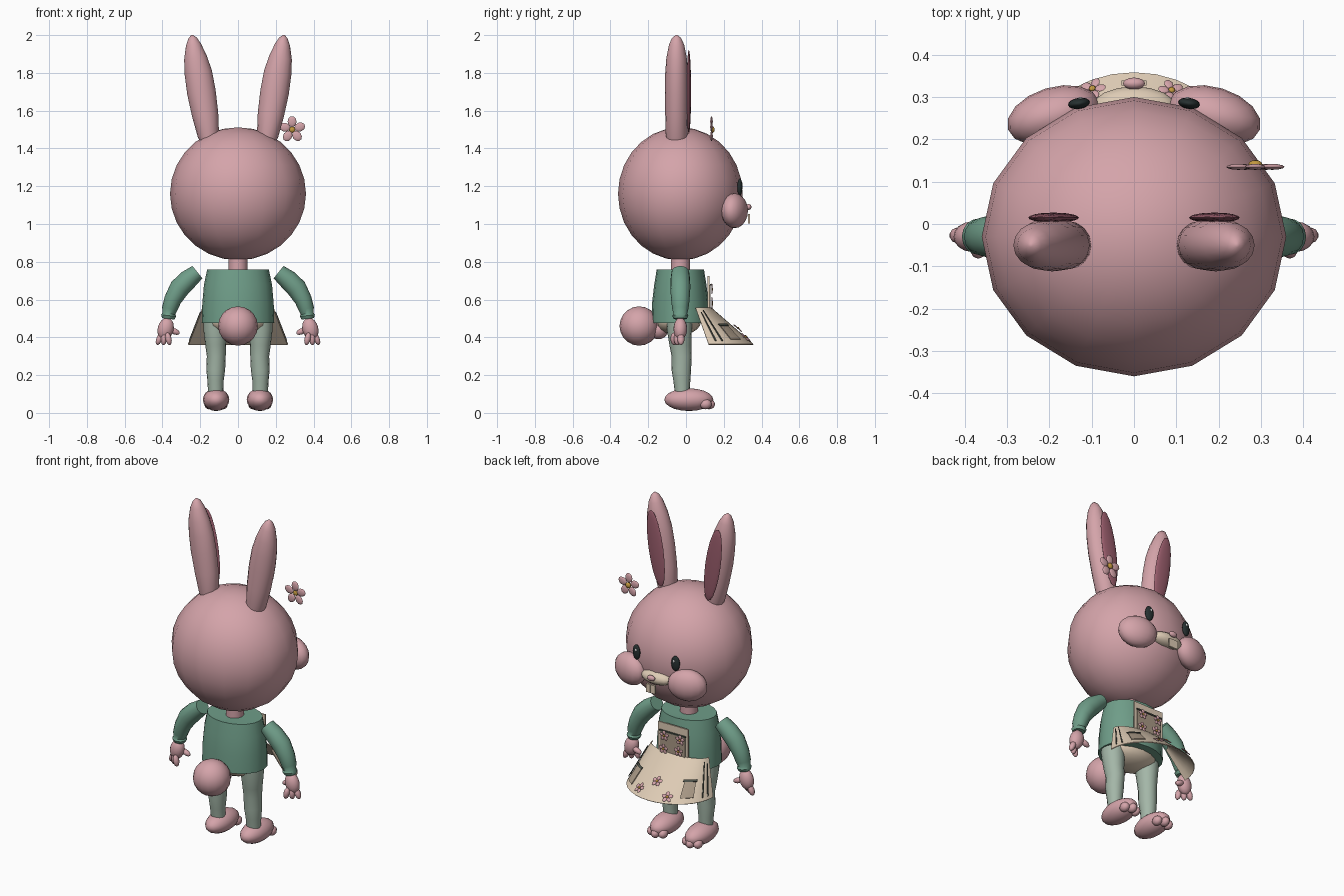
import bpy, bmesh, math
from mathutils import Vector, Matrix

if "Cube" in bpy.data.objects:
    bpy.data.objects.remove(bpy.data.objects["Cube"])


def material(name, col):
    m = bpy.data.materials.new(name)
    m.diffuse_color = (*col, 1)
    m.use_nodes = True
    m.node_tree.nodes["Principled BSDF"].inputs["Base Color"].default_value = m.diffuse_color
    return m


PINK = material("soft pink", (0.66, 0.37, 0.40))
ROSE = material("dark rose", (0.32, 0.11, 0.15))
GREEN = material("sweater green", (0.16, 0.34, 0.25))
SAGE = material("legging sage", (0.37, 0.47, 0.39))
CREAM = material("apron cream", (0.73, 0.60, 0.46))
TAN = material("pocket tan", (0.40, 0.32, 0.24))
BLACK = material("eye black", (0.02, 0.03, 0.03))
GOLD = material("flower gold", (0.55, 0.32, 0.05))
DARK = material("trim dark", (0.07, 0.08, 0.065))
WHITE = material("eye shine", (0.7, 0.7, 0.7))


def finish(name, bm, *mats, angle=50):
    bmesh.ops.recalc_face_normals(bm, faces=bm.faces)
    me = bpy.data.meshes.new(name)
    bm.to_mesh(me)
    bm.free()
    for m in mats:
        me.materials.append(m)
    ob = bpy.data.objects.new(name, me)
    bpy.context.collection.objects.link(ob)
    bpy.ops.object.select_all(action='DESELECT')
    ob.select_set(True)
    bpy.context.view_layer.objects.active = ob
    bpy.ops.object.shade_smooth_by_angle(angle=math.radians(angle))
    return ob


def ball(name, loc, size, mat, rot=None, seg=16, rings=10):
    bm = bmesh.new()
    m = Matrix.Translation(loc) @ (rot or Matrix()) @ Matrix.Diagonal((*size, 1))
    bmesh.ops.create_uvsphere(bm, u_segments=seg, v_segments=rings, radius=1, matrix=m)
    return finish(name, bm, mat)


def loft(name, stations, mat, seg=16, caps=True):
    """Elliptical tube in the xz plane; stations are (x, y, z, radius in plane, radius along y)."""
    bm = bmesh.new()
    pts = [Vector(s[:3]) for s in stations]
    rings = []
    for i, s in enumerate(stations):
        d = pts[min(i + 1, len(pts) - 1)] - pts[max(i - 1, 0)]
        side = Vector((d.z, 0, -d.x)).normalized()
        rings.append([bm.verts.new(pts[i] + side * s[3] * math.cos(a) + Vector((0, s[4] * math.sin(a), 0)))
                      for a in (2 * math.pi * k / seg for k in range(seg))])
    for r, q in zip(rings, rings[1:]):
        for k in range(seg):
            bm.faces.new((r[k], r[(k + 1) % seg], q[(k + 1) % seg], q[k]))
    if caps:
        bm.faces.new(rings[0])
        bm.faces.new(rings[-1])
    return finish(name, bm, mat)


def box(name, loc, size, mat):
    bm = bmesh.new()
    bmesh.ops.create_cube(bm, size=1, matrix=Matrix.Translation(loc) @ Matrix.Diagonal((*size, 1)))
    return finish(name, bm, mat, angle=30)


def flower(name, loc, r, normal):
    """Five flat petals around a gold button."""
    bm = bmesh.new()
    base = Matrix.Translation(loc) @ Vector(normal).to_track_quat('Z', 'Y').to_matrix().to_4x4()
    for k in range(5):
        m = (base @ Matrix.Rotation(k * math.tau / 5 + 0.3, 4, 'Z') @ Matrix.Translation((r * 0.6, 0, 0))
             @ Matrix.Diagonal((r * 0.42, r * 0.34, r * 0.1, 1)))
        bmesh.ops.create_uvsphere(bm, u_segments=10, v_segments=6, radius=1, matrix=m)
    petals = set(bm.faces)
    bmesh.ops.create_uvsphere(bm, u_segments=10, v_segments=6, radius=1, matrix=base @ Matrix.Translation(
        (0, 0, r * 0.08)) @ Matrix.Diagonal((r * 0.25, r * 0.25, r * 0.15, 1)))
    for f in bm.faces:
        f.material_index = 0 if f in petals else 1
    return finish(name, bm, PINK, GOLD)


# Head and neck
ball("head", (0, -0.03, 1.16), (0.36, 0.33, 0.352), PINK, seg=16, rings=14)
loft("neck", [(0, -0.03, 0.72, 0.05, 0.05), (0, -0.03, 0.84, 0.05, 0.05)], PINK)

# Muzzle, nose and teeth
ball("muzzle", (0, 0.275, 1.075), (0.10, 0.05, 0.04), CREAM)
ball("nose", (0, 0.332, 1.09), (0.026, 0.014, 0.016), PINK)
for s in (-1, 1):
    box("tooth", (s * 0.0155, 0.333, 1.028), (0.029, 0.012, 0.05), CREAM)

for s in (-1, 1):
    # Ears with inner ear plates
    loft("ear", [(s * x, y, z, a, b) for x, y, z, a, b in (
        (0.152, -0.05, 1.43, 0.045, 0.05), (0.157, -0.05, 1.47, 0.057, 0.057),
        (0.174, -0.05, 1.58, 0.070, 0.06), (0.194, -0.05, 1.70, 0.076, 0.062),
        (0.210, -0.05, 1.80, 0.073, 0.06), (0.225, -0.05, 1.88, 0.061, 0.054),
        (0.236, -0.05, 1.95, 0.040, 0.040), (0.241, -0.05, 1.985, 0.022, 0.024),
        (0.244, -0.05, 2.0, 0.005, 0.005))], PINK)
    ball("inner_ear", (s * 0.19, 0.015, 1.70), (0.05, 0.012, 0.225), ROSE,
         Matrix.Rotation(s * 0.15, 4, 'Y'))
    # Eyes and cheeks
    ball("eye", (s * 0.13, 0.285, 1.195), (0.026, 0.013, 0.045), BLACK, Matrix.Rotation(-s * 0.15, 4, 'Z'))
    ball("eye_shine", (s * 0.126, 0.297, 1.212), (0.006, 0.003, 0.009), WHITE, seg=8, rings=6)
    ball("cheek", (s * 0.19, 0.257, 1.07), (0.113, 0.066, 0.092), PINK, Matrix.Rotation(-s * 0.3, 4, 'Z'))

    # Sleeves with rumpled cuffs
    loft("sleeve", [(s * x, -0.03, z, a, b) for x, z, a, b in (
        (0.215, 0.745, 0.042, 0.047), (0.265, 0.705, 0.052, 0.052), (0.31, 0.66, 0.054, 0.053),
        (0.345, 0.60, 0.046, 0.049), (0.362, 0.55, 0.041, 0.043), (0.366, 0.525, 0.034, 0.036),
        (0.367, 0.515, 0.040, 0.043), (0.369, 0.498, 0.033, 0.035))], GREEN)

    # Hands: palm, three fingers and a thumb
    ball("palm", (s * 0.383, -0.03, 0.445), (0.042, 0.036, 0.06), PINK, Matrix.Rotation(-s * 0.25, 4, 'Y'))
    for k in (-1, 0, 1):
        ball("finger", (s * (0.392 + 0.024 * k), -0.045 + 0.018 * k, 0.392), (0.017, 0.019, 0.034), PINK,
             Matrix.Rotation(-s * 0.3 * (k + 0.3), 4, 'Y'), 10, 8)
    ball("thumb", (s * 0.337, -0.015, 0.432), (0.032, 0.016, 0.016), PINK, Matrix.Rotation(-s * 0.4, 4, 'Y'), 10, 8)

    # Leggings
    loft("legging", [(s * x, y, z, a, b) for x, y, z, a, b in (
        (0.118, -0.035, 0.52, 0.066, 0.07), (0.120, -0.035, 0.44, 0.063, 0.066),
        (0.118, -0.03, 0.36, 0.055, 0.058), (0.115, -0.023, 0.30, 0.050, 0.053),
        (0.118, -0.025, 0.23, 0.050, 0.052), (0.119, -0.022, 0.17, 0.043, 0.045),
        (0.118, -0.02, 0.10, 0.040, 0.038))], SAGE)

    # Feet with toes
    ball("foot", (s * 0.116, 0.015, 0.07), (0.07, 0.13, 0.06), PINK)
    for k in (-1, 0, 1):
        ball("toe", (s * 0.116 + 0.038 * k, 0.122 - 0.018 * abs(k), 0.046), (0.025, 0.032, 0.027), PINK, None, 10, 8)

# Sweater body with collar, lower body, tail
loft("sweater", [(0, -0.03, 0.475, 0.192, 0.153), (0, -0.03, 0.58, 0.189, 0.150),
                 (0, -0.03, 0.68, 0.180, 0.138), (0, -0.03, 0.76, 0.163, 0.125),
                 (0, -0.03, 0.752, 0.10, 0.08)], GREEN, seg=20)
ball("hips", (0, -0.04, 0.485), (0.165, 0.12, 0.075), CREAM)
ball("tail", (0, -0.248, 0.46), (0.105, 0.104, 0.104), PINK)
ball("tail_base", (0, -0.145, 0.44), (0.05, 0.05, 0.05), PINK)


# Apron skirt: half cone from the waist arc to the hem arc
def skirt_point(a, t, off=0.0):
    def mix(p, q):
        return p + (q - p) * t
    c, n = math.cos(a), math.sin(a)
    p = Vector((mix(0.185, 0.262) * c, mix(0.05, 0.12) + mix(0.08, 0.235) * n, mix(0.555, 0.36)))
    return p + Vector((c * 0.7, n * 0.7, 0.7)) * off


def skirt_patch(name, a0, a1, t0, t1, off, mat, n=6):
    bm = bmesh.new()
    cols = []
    for i in range(n + 1):
        a = math.radians(a0 + (a1 - a0) * i / n)
        cols.append([[bm.verts.new(skirt_point(a, t0 + (t1 - t0) * j / 4, o)) for j in range(5)]
                     for o in (off, off + 0.005)])
    for p, q in zip(cols, cols[1:]):
        for side in (0, 1):
            for j in range(4):
                bm.faces.new((p[side][j], q[side][j], q[side][j + 1], p[side][j + 1]))
        for j in (0, 4):
            bm.faces.new((p[0][j], q[0][j], q[1][j], p[1][j]))
    for c in (cols[0], cols[-1]):
        for j in range(4):
            bm.faces.new((c[0][j], c[0][j + 1], c[1][j + 1], c[1][j]))
    return finish(name, bm, mat)


skirt_patch("apron_skirt", 0, 180, 0, 1, 0, CREAM, 16)
for m in (False, True):
    def mir(a):
        return 180 - a if m else a
    skirt_patch("skirt_pocket", mir(34), mir(52), 0.52, 0.88, 0.008, TAN, 3)
    skirt_patch("pocket_trim", mir(32), mir(54), 0.48, 0.53, 0.012, DARK, 3)
    for a, t in ((10, 0.15), (19, 0.1)):
        skirt_patch("skirt_stripe", mir(a), mir(a + 2), t, 0.92, 0.007, DARK, 1)
for a, t in ((112, 0.87), (70, 0.84), (90, 0.6)):
    flower("skirt_flower", skirt_point(math.radians(a), t, 0.014), 0.032, (math.cos(math.radians(a)) * 0.7, 0.65, 0.75))

# Apron bib with pocket and flowers
box("apron_bib", (0, 0.119, 0.635), (0.20, 0.009, 0.18), CREAM)
box("bib_pocket", (0, 0.126, 0.615), (0.165, 0.007, 0.125), TAN)
box("bib_trim", (0, 0.13, 0.679), (0.175, 0.008, 0.008), DARK)
for x, z in ((-0.055, 0.655), (0.05, 0.655), (-0.045, 0.585), (0.055, 0.575)):
    flower("bib_flower", (x, 0.137, z), 0.03, (0, 1, 0))

# Hair flower
flower("hair_flower", (0.287, 0.135, 1.50), 0.07, (0, 1, 0))
